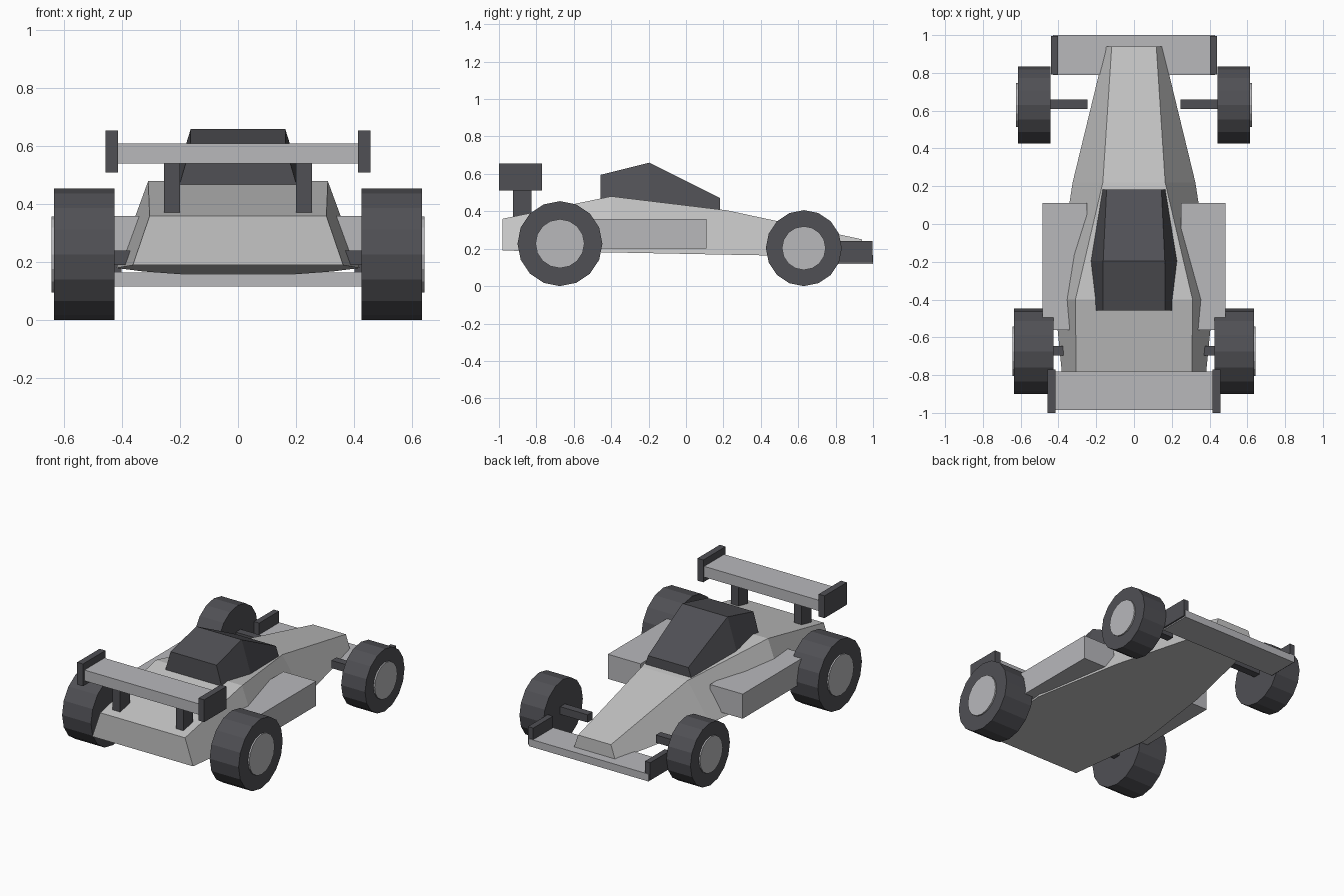
import bpy, bmesh, math
from mathutils import Matrix

cube = bpy.data.objects.get("Cube")
if cube:
    bpy.data.objects.remove(cube, do_unlink=True)


def material(name, rgb):
    m = bpy.data.materials.new(name)
    m.use_nodes = True
    m.diffuse_color = (*rgb, 1)
    m.node_tree.nodes["Principled BSDF"].inputs["Base Color"].default_value = (*rgb, 1)
    return m


BODY = material("body light grey", (0.56, 0.56, 0.56))
TRIM = material("trim cool grey", (0.48, 0.48, 0.50))
DARK = material("dark rubber grey", (0.08, 0.08, 0.09))


def finish(name, bm, mat):
    bmesh.ops.recalc_face_normals(bm, faces=bm.faces)
    mesh = bpy.data.meshes.new(name)
    bm.to_mesh(mesh)
    bm.free()
    mesh.materials.append(mat)
    obj = bpy.data.objects.new(name, mesh)
    bpy.context.collection.objects.link(obj)
    return obj


def box(name, xs, ys, zs, mat):
    bm = bmesh.new()
    bmesh.ops.create_cube(bm, size=1)
    for v in bm.verts:
        for i, (lo, hi) in enumerate((xs, ys, zs)):
            v.co[i] = hi if v.co[i] > 0 else lo
    return finish(name, bm, mat)


def loft(name, sections, mat):
    """Trapezoid sections: y, bottom half width, bottom z, top half width, top z."""
    bm = bmesh.new()
    rings = []
    for y, wb, zb, wt, zt in sections:
        rings.append([bm.verts.new(p) for p in
                      ((-wb, y, zb), (wb, y, zb), (wt, y, zt), (-wt, y, zt))])
    for a, b in zip(rings, rings[1:]):
        for i in range(4):
            j = (i + 1) % 4
            bm.faces.new((a[i], a[j], b[j], b[i]))
    bm.faces.new(rings[0])
    bm.faces.new(rings[-1])
    return finish(name, bm, mat)


def disc(name, x0, x1, y, z, radius, sides, mat):
    bm = bmesh.new()
    bmesh.ops.create_cone(bm, cap_ends=True, segments=sides, radius1=radius,
                          radius2=radius, depth=abs(x1 - x0))
    bm.transform(Matrix.Translation(((x0 + x1) / 2, y, z))
                 @ Matrix.Rotation(math.pi / 2, 4, 'Y'))
    return finish(name, bm, mat)


# Wedge body and canopy
loft("body", [(-0.98, 0.363, 0.19, 0.305, 0.36),
              (-0.40, 0.42, 0.18, 0.31, 0.48),
              (0.22, 0.325, 0.168, 0.165, 0.405),
              (0.94, 0.15, 0.155, 0.118, 0.25)], BODY)
loft("canopy", [(-0.457, 0.21, 0.44, 0.165, 0.595),
                (-0.195, 0.235, 0.43, 0.163, 0.66),
                (0.183, 0.17, 0.395, 0.145, 0.47)], DARK)

# Wings
box("rear_wing", (-0.42, 0.42), (-0.985, -0.78), (0.54, 0.61), TRIM)
box("front_wing", (-0.43, 0.43), (0.79, 1.0), (0.117, 0.165), TRIM)

# Paired parts
for side, s in (("left", 1), ("right", -1)):
    def pair(name, x0, x1, ys, zs, mat):
        box(side + "_" + name, sorted((s * x0, s * x1)), ys, zs, mat)

    pair("side_pod", 0.25, 0.485, (-0.56, 0.11), (0.20, 0.36), TRIM)
    pair("rear_wing_endplate", 0.415, 0.457, (-1.0, -0.77), (0.51, 0.655), DARK)
    pair("rear_wing_strut", 0.20, 0.255, (-0.925, -0.825), (0.34, 0.545), DARK)
    pair("front_wing_endplate", 0.402, 0.44, (0.792, 0.996), (0.125, 0.24), DARK)
    pair("front_axle", 0.245, 0.46, (0.61, 0.66), (0.19, 0.24), DARK)
    pair("rear_axle", 0.365, 0.44, (-0.697, -0.647), (0.19, 0.24), DARK)

    for end, y, r, x0, x1, hub in (("front", 0.63, 0.203, 0.443, 0.615, 0.117),
                                   ("rear", -0.674, 0.227, 0.427, 0.635, 0.131)):
        disc(f"{side}_{end}_tyre", s * x0, s * x1, y, r, r, 16, DARK)
        disc(f"{side}_{end}_hub", s * (x1 - 0.02), s * (x1 + 0.009), y, r, hub, 16, TRIM)
